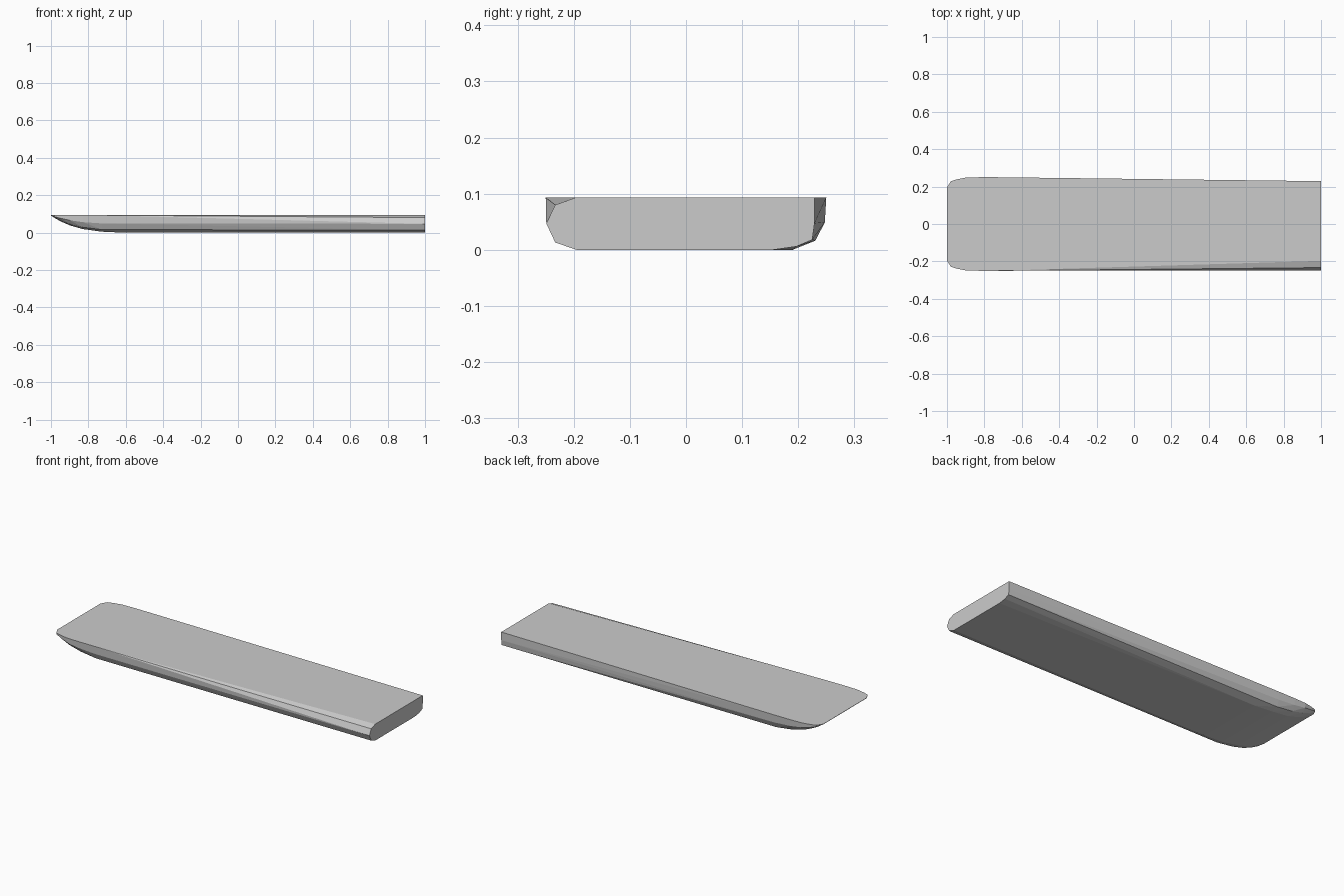
import bpy, bmesh

if "Cube" in bpy.data.objects:
    bpy.data.objects.remove(bpy.data.objects["Cube"])

TOP = 0.093
points = []

# Bow stations: x, keel height, top half width, bottom half width
for x, keel, wide, flat in [(-1.0, 0.091, 0.195, 0.19), (-0.98, 0.078, 0.228, 0.185),
                            (-0.95, 0.061, 0.238, 0.185), (-0.90, 0.039, 0.248, 0.188),
                            (-0.83, 0.019, 0.250, 0.19), (-0.73, 0.005, 0.250, 0.195)]:
    h = TOP - keel
    for s in (-1, 1):
        points += [(x, s * wide, TOP),
                   (x, s * (wide - 0.03 * h), keel + 0.5 * h),
                   (x, s * (flat + (wide - flat) * 0.65), keel + 0.13 * h),
                   (x, s * flat, keel)]

# Flat bottom starts behind the bow
points += [(-0.62, -0.195, 0), (-0.62, 0.19, 0)]

# Stern section: heavily rounded on one side, tapered on the other
stern = [(-0.197, TOP), (-0.233, 0.08), (-0.249, 0.047), (-0.233, 0.013), (-0.195, 0),
         (0.155, 0), (0.197, 0.006), (0.225, 0.018), (0.229, 0.047), (0.229, TOP)]
points += [(1.0, y, z) for y, z in stern]

# Hull body as the convex skin over all stations
bm = bmesh.new()
for p in points:
    bm.verts.new(p)
out = bmesh.ops.convex_hull(bm, input=bm.verts[:])
loose = {g for g in out["geom_interior"] + out["geom_unused"] if isinstance(g, bmesh.types.BMVert)}
bmesh.ops.delete(bm, geom=list(loose), context='VERTS')
bmesh.ops.dissolve_limit(bm, angle_limit=0.005, verts=bm.verts[:], edges=bm.edges[:])
bmesh.ops.recalc_face_normals(bm, faces=bm.faces[:])
mesh = bpy.data.meshes.new("flat_hull")
bm.to_mesh(mesh)
bm.free()
bpy.context.collection.objects.link(bpy.data.objects.new("flat_hull", mesh))
